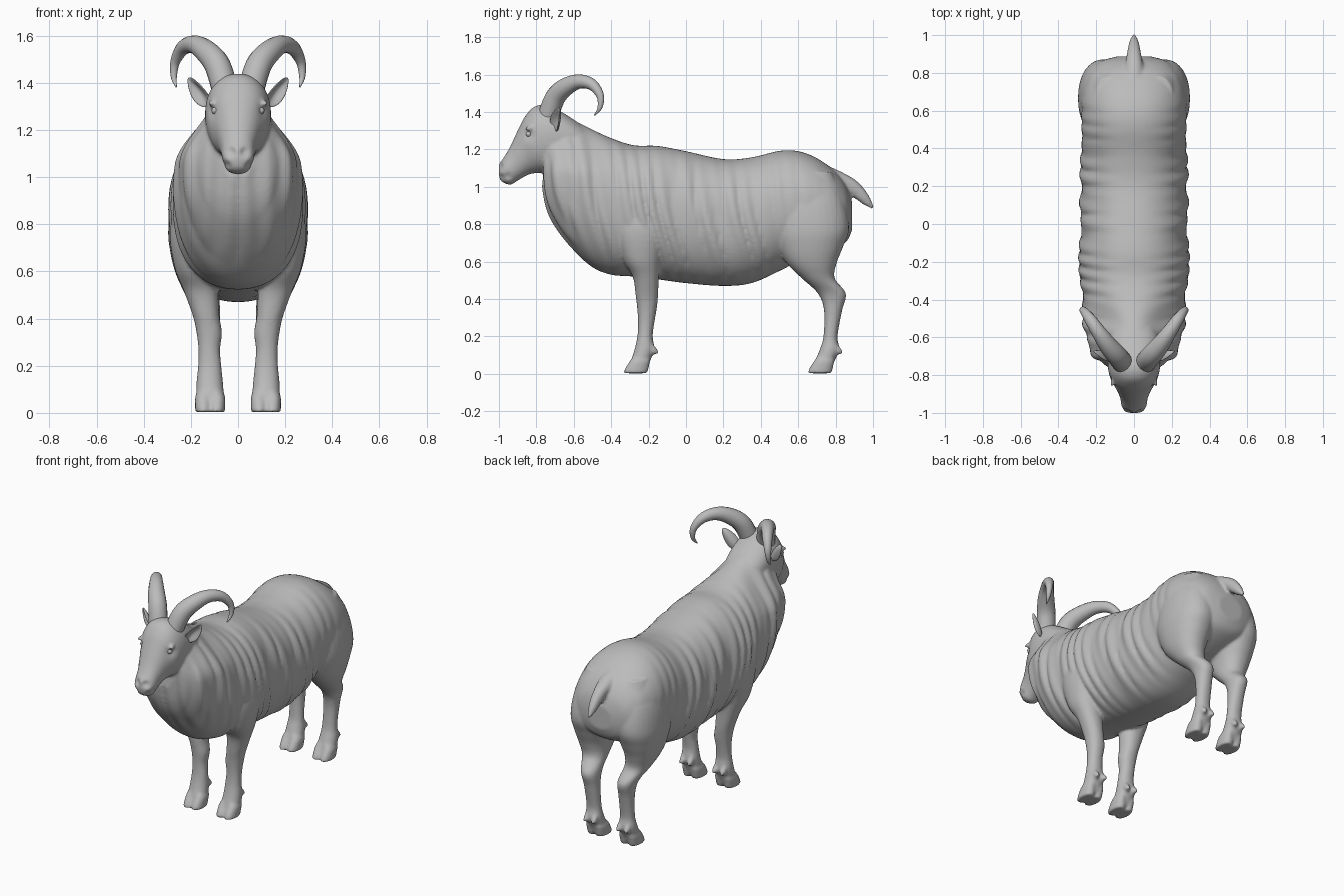
import bpy, bmesh, math
from mathutils import Vector, Matrix

grey = bpy.data.materials.new("warm_grey")
grey.diffuse_color = (0.5, 0.5, 0.5, 1)


def spline(rows, steps):
    """Catmull-Rom resampling of rows of numbers."""
    out = []
    pts = [Vector(r) for r in rows]
    for i in range(len(pts) - 1):
        p0, p1, p2, p3 = pts[max(i - 1, 0)], pts[i], pts[i + 1], pts[min(i + 2, len(pts) - 1)]
        for k in range(steps):
            t = k / steps
            out.append(0.5 * (2 * p1 + (p2 - p0) * t + (2 * p0 - 5 * p1 + 4 * p2 - p3) * t * t
                              + (3 * p1 - p0 - 3 * p2 + p3) * t ** 3))
    return out + [pts[-1]]


def loft(bm, rows, side=1, steps=5, segs=32, power=0.92, warp=None):
    """Rows: y, z of one edge; y, z of the opposite edge; centre x; half width."""
    rings = []
    for y1, z1, y2, z2, cx, w in spline(rows, steps):
        ring = []
        for k in range(segs):
            a = math.tau * k / segs
            c = math.copysign(abs(math.cos(a)) ** power, math.cos(a))
            s = math.copysign(abs(math.sin(a)) ** power, math.sin(a))
            co = Vector((side * (cx + max(w, 0.002) * s),
                         (y1 + y2) / 2 + (y1 - y2) / 2 * c, (z1 + z2) / 2 + (z1 - z2) / 2 * c))
            ring.append(bm.verts.new(warp(co, s) if warp else co))
        rings.append(ring)
    for a, b in zip(rings, rings[1:]):
        for k in range(segs):
            bm.faces.new((a[k], a[(k + 1) % segs], b[(k + 1) % segs], b[k]))
    bm.faces.new(rings[0])
    bm.faces.new(rings[-1])


def finish(name, bm):
    bmesh.ops.recalc_face_normals(bm, faces=bm.faces[:])
    for f in bm.faces:
        f.smooth = True
    me = bpy.data.meshes.new(name)
    bm.to_mesh(me)
    bm.free()
    me.materials.append(grey)
    ob = bpy.data.objects.new(name, me)
    bpy.context.collection.objects.link(ob)
    return ob


def fuse(ob, voxel, passes):
    """Blend overlapping lofts into one skin."""
    m = ob.modifiers.new("skin", 'REMESH')
    m.mode, m.voxel_size, m.use_smooth_shade = 'VOXEL', voxel, True
    m = ob.modifiers.new("soften", 'SMOOTH')
    m.factor, m.iterations = 0.5, passes


def ease(t):
    t = min(1, max(0, t))
    return t * t * (3 - 2 * t)


def wool(co, s):
    """Slim the top of the neck and add hanging folds of fleece on the flanks."""
    co.x *= 1 - 0.34 * ease((co.z - 1.06) / 0.26) * ease((-0.3 - co.y) / 0.25)
    fade = 0.25 + 0.75 * ease((0.6 - co.y) / 0.2)
    u = co.y + 0.14 * (co.z - 0.8) + 0.012 * math.sin(9 * co.z)
    f = math.sin(u * 33 + 1.1 * math.sin(u * 9 + 2 * co.z)) + 0.5 * math.sin(u * 57 + co.z * 5)
    co.x += math.copysign(0.014 * f * fade * abs(s), s)
    # Vertical locks on the chest
    co.y += 0.006 * math.sin(abs(co.x) * 62 + 3 * co.z) * ease((-0.55 - co.y) / 0.1)
    return co


def face(co, s):
    """Press in the nostrils, mouth line and eye sockets."""
    for (x, y, z), r, d in (((0.034, -0.995, 1.105), 0.018, 0.018), ((0.06, -0.955, 1.058), 0.014, 0.012),
                            ((0.045, -0.985, 1.053), 0.014, 0.012), ((0.11, -0.84, 1.28), 0.032, 0.009)):
        k = math.exp(-((Vector((abs(co.x), co.y, co.z)) - Vector((x, y, z))).length / r) ** 2)
        co.x -= math.copysign(d * k, co.x)
        co.y += d * k
    return co


# Fleecy trunk: top edge, bottom edge, half width along the spine
trunk = [(-0.765, 1.2, -0.765, 1.0, 0, 0.06), (-0.745, 1.29, -0.745, 0.89, 0, 0.15),
         (-0.70, 1.35, -0.70, 0.79, 0, 0.205), (-0.60, 1.35, -0.60, 0.66, 0, 0.245),
         (-0.50, 1.305, -0.50, 0.57, 0, 0.258), (-0.40, 1.26, -0.40, 0.53, 0, 0.265),
         (-0.28, 1.222, -0.28, 0.52, 0, 0.275), (-0.15, 1.218, -0.15, 0.505, 0, 0.278),
         (0.0, 1.19, 0.0, 0.485, 0, 0.272), (0.2, 1.148, 0.2, 0.47, 0, 0.274),
         (0.35, 1.157, 0.35, 0.485, 0, 0.27), (0.5, 1.192, 0.5, 0.55, 0, 0.272),
         (0.6, 1.19, 0.6, 0.6, 0, 0.275), (0.7, 1.153, 0.7, 0.63, 0, 0.272),
         (0.8, 1.08, 0.8, 0.67, 0, 0.235), (0.86, 1.0, 0.86, 0.71, 0, 0.175),
         (0.888, 0.92, 0.888, 0.77, 0, 0.08)]
# Legs: front edge, back edge, centre x, half width from shoulder or hip downward
fore = [(-0.36, 0.95, -0.12, 0.95, 0.18, 0.07), (-0.38, 0.78, -0.10, 0.78, 0.19, 0.10),
        (-0.34, 0.62, -0.135, 0.62, 0.18, 0.09), (-0.285, 0.52, -0.145, 0.52, 0.158, 0.073),
        (-0.268, 0.41, -0.15, 0.41, 0.135, 0.056), (-0.26, 0.34, -0.158, 0.34, 0.122, 0.054),
        (-0.256, 0.27, -0.17, 0.27, 0.122, 0.046), (-0.26, 0.2, -0.178, 0.2, 0.12, 0.049),
        (-0.275, 0.13, -0.17, 0.13, 0.12, 0.056), (-0.298, 0.06, -0.195, 0.06, 0.118, 0.058),
        (-0.31, 0.03, -0.205, 0.03, 0.118, 0.045)]
hind = [(0.52, 1.08, 0.78, 1.08, 0.13, 0.08), (0.47, 0.93, 0.845, 0.93, 0.15, 0.125),
        (0.46, 0.78, 0.872, 0.78, 0.16, 0.136), (0.49, 0.68, 0.84, 0.68, 0.165, 0.122),
        (0.54, 0.59, 0.805, 0.59, 0.166, 0.098), (0.62, 0.51, 0.795, 0.51, 0.153, 0.075),
        (0.705, 0.43, 0.855, 0.43, 0.132, 0.056), (0.738, 0.34, 0.835, 0.34, 0.124, 0.048),
        (0.735, 0.2, 0.81, 0.2, 0.12, 0.046), (0.715, 0.13, 0.82, 0.13, 0.12, 0.055),
        (0.687, 0.06, 0.79, 0.06, 0.118, 0.058), (0.675, 0.03, 0.78, 0.03, 0.118, 0.045)]
# Head from muzzle to nape: forehead edge, jaw edge
skull = [(-1.003, 1.10, -1.001, 1.065, 0, 0.025), (-1.0, 1.122, -0.987, 1.03, 0, 0.05),
         (-0.975, 1.155, -0.94, 1.011, 0, 0.067), (-0.94, 1.215, -0.90, 1.033, 0, 0.073),
         (-0.90, 1.30, -0.84, 1.066, 0, 0.094), (-0.86, 1.377, -0.78, 1.075, 0, 0.124),
         (-0.81, 1.428, -0.70, 1.08, 0, 0.138), (-0.74, 1.435, -0.62, 1.1, 0, 0.138),
         (-0.64, 1.385, -0.52, 1.12, 0, 0.125), (-0.5, 1.29, -0.42, 1.1, 0, 0.09)]
tail = [(0.72, 1.13, 0.76, 0.98, 0, 0.06), (0.84, 1.075, 0.81, 0.99, 0, 0.05),
        (0.92, 1.025, 0.885, 0.95, 0, 0.037), (0.975, 0.957, 0.95, 0.905, 0, 0.025),
        (1.006, 0.89, 0.994, 0.882, 0, 0.009)]

bm = bmesh.new()
loft(bm, trunk, steps=8, segs=80, warp=wool)
loft(bm, skull, steps=8, segs=64, warp=face)
loft(bm, tail, segs=20)
for s in (1, -1):
    loft(bm, fore, s)
    loft(bm, hind, s)
    for dy in (0, 0.985):
        for x in (0.09, 0.146):
            # Two toes of the cloven hoof
            toe = [(-0.26, 0.13, -0.19, 0.13, 0.118, 0.02), (-0.293, 0.08, -0.19, 0.08, x, 0.032),
                   (-0.325, 0.03, -0.20, 0.03, x, 0.036), (-0.334, 0.003, -0.208, 0.003, x, 0.035)]
            # Dewclaw behind the fetlock
            claw = [(-0.215, 0.165, -0.18, 0.165, x, 0.012), (-0.21, 0.13, -0.15, 0.125, x, 0.018),
                    (-0.19, 0.1, -0.148, 0.108, x, 0.01)]
            for rows in (toe, claw):
                loft(bm, [(a + dy, b, c + dy, d, e, w) for a, b, c, d, e, w in rows], s, segs=20)
    # Brow ridge
    brow = (Matrix.Translation((s * 0.106, -0.825, 1.312)) @ Matrix.Rotation(s * 0.35, 4, 'Z')
            @ Matrix.Diagonal((0.7, 1.7, 0.7, 1)))
    bmesh.ops.create_uvsphere(bm, u_segments=20, v_segments=12, radius=0.022, matrix=brow)
fuse(finish("body_head_and_legs", bm), 0.0085, 4)

for s, side in ((1, "left"), (-1, "right")):
    # Eye
    bm = bmesh.new()
    bmesh.ops.create_uvsphere(bm, u_segments=20, v_segments=12, radius=0.016,
                              matrix=Matrix.Translation((s * 0.096, -0.84, 1.282)))
    finish(side + "_eye", bm)

    # Cupped ear
    bm = bmesh.new()
    bmesh.ops.create_uvsphere(bm, u_segments=28, v_segments=20, radius=1)
    for v in bm.verts:
        x, y, z = v.co
        w = 0.036 * (1 - 0.3 * z)
        dent = 0.024 * max(0, -y) * max(0, 1 - x * x - z * z * 0.8)
        v.co = (x * w, y * 0.016 + dent - 0.35 * x * x * w, z * 0.075)
    bm.transform(Matrix.Translation((s * 0.166, -0.69, 1.362)) @ Matrix.Rotation(s * 0.75, 4, 'Y')
                 @ Matrix.Rotation(s * 0.6, 4, 'Z') @ Matrix.Rotation(-0.2, 4, 'X'))
    finish(side + "_ear", bm)

    # Swept-back curling horn
    path = [(0.055, -0.74, 1.37, 0.056), (0.088, -0.70, 1.475, 0.055), (0.135, -0.645, 1.532, 0.049),
            (0.185, -0.575, 1.562, 0.039), (0.232, -0.505, 1.548, 0.031), (0.266, -0.46, 1.49, 0.021),
            (0.272, -0.46, 1.425, 0.013), (0.262, -0.49, 1.382, 0.003)]
    cu = bpy.data.curves.new(side + "_horn", 'CURVE')
    cu.dimensions, cu.bevel_depth, cu.bevel_resolution, cu.use_fill_caps = '3D', 1, 6, True
    pts = spline(path, 7)
    sp = cu.splines.new('POLY')
    sp.points.add(len(pts) - 1)
    for p, (x, y, z, r) in zip(sp.points, pts):
        p.co, p.radius = (s * x, y, z, 1), r
    cu.materials.append(grey)
    horn = bpy.data.objects.new(side + "_horn", cu)
    bpy.context.collection.objects.link(horn)
    bpy.context.view_layer.objects.active = horn
    horn.select_set(True)
    bpy.ops.object.convert(target='MESH')
    bpy.ops.object.shade_smooth()
    horn.select_set(False)
